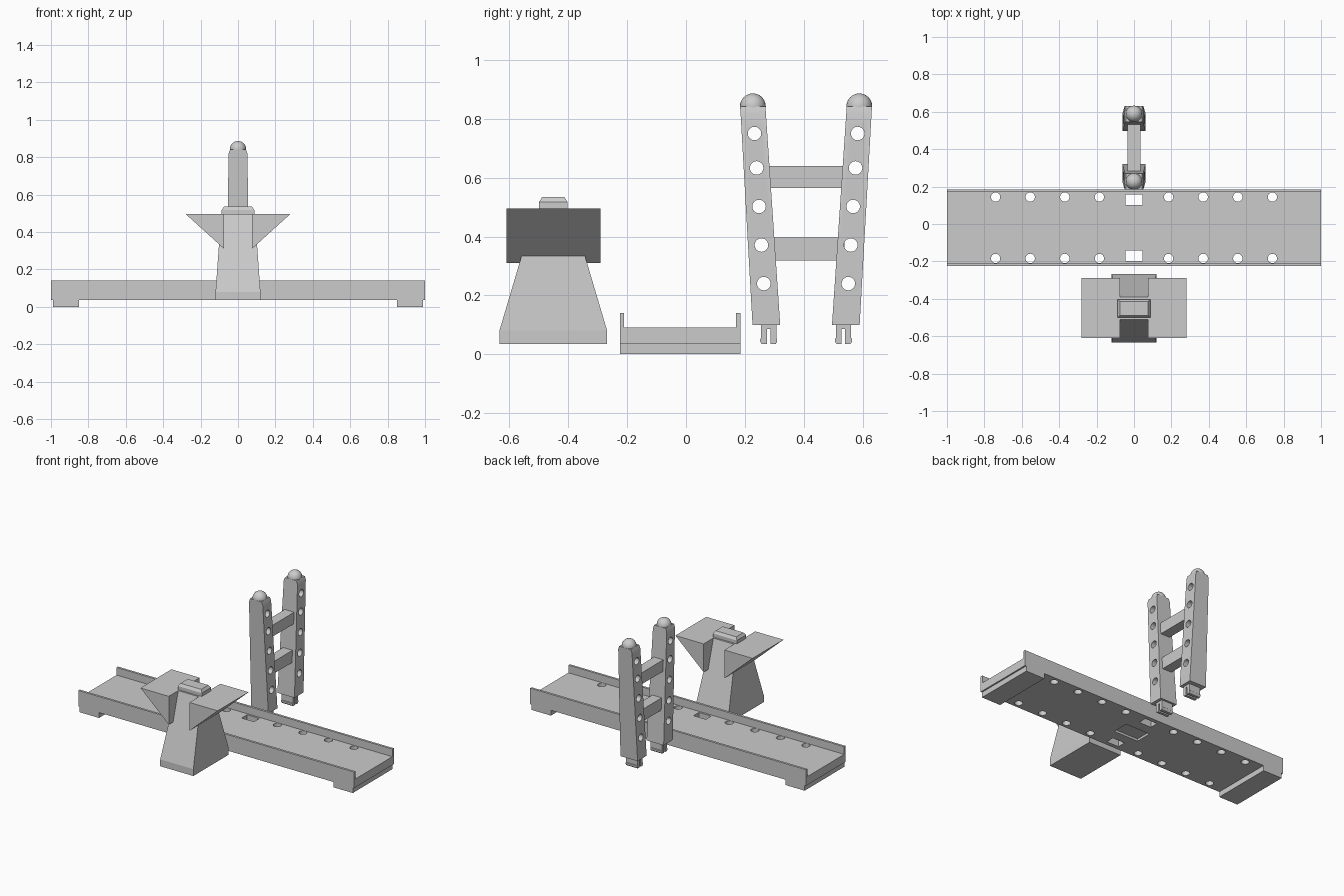
import bpy, bmesh, math
from mathutils import Matrix, Vector

if "Cube" in bpy.data.objects:
    bpy.data.objects.remove(bpy.data.objects["Cube"], do_unlink=True)

grey = bpy.data.materials.new("plain_grey")
grey.use_nodes = True
grey.diffuse_color = (0.6, 0.6, 0.6, 1)
grey.node_tree.nodes["Principled BSDF"].inputs["Base Color"].default_value = (0.6, 0.6, 0.6, 1)


def finish(name, bm):
    bmesh.ops.recalc_face_normals(bm, faces=bm.faces)
    mesh = bpy.data.meshes.new(name)
    bm.to_mesh(mesh)
    bm.free()
    obj = bpy.data.objects.new(name, mesh)
    obj.data.materials.append(grey)
    bpy.context.collection.objects.link(obj)
    return obj


def add_loft(bm, sections):
    """Stack rectangles given as (z, x centre, half x, y centre, half y)."""
    rings = []
    for z, cx, hx, cy, hy in sections:
        rings.append([bm.verts.new((cx + sx * hx, cy + sy * hy, z))
                      for sx, sy in ((-1, -1), (1, -1), (1, 1), (-1, 1))])
    bm.faces.new(rings[0])
    bm.faces.new(rings[-1])
    for a, b in zip(rings, rings[1:]):
        for i in range(4):
            j = (i + 1) % 4
            bm.faces.new((a[i], a[j], b[j], b[i]))


def add_box(bm, x0, x1, y0, y1, z0, z1):
    cx, cy, hx, hy = (x0 + x1) / 2, (y0 + y1) / 2, (x1 - x0) / 2, (y1 - y0) / 2
    add_loft(bm, [(z0, cx, hx, cy, hy), (z1, cx, hx, cy, hy)])


def loft(name, sections):
    bm = bmesh.new()
    add_loft(bm, sections)
    return finish(name, bm)


def box(name, *bounds):
    bm = bmesh.new()
    add_box(bm, *bounds)
    return finish(name, bm)


def prism(name, points, direction):
    """Extrude a closed outline along a direction."""
    bm = bmesh.new()
    face = bm.faces.new([bm.verts.new(p) for p in points])
    new = bmesh.ops.extrude_face_region(bm, geom=[face])["geom"]
    bmesh.ops.translate(bm, vec=Vector(direction),
                        verts=[v for v in new if isinstance(v, bmesh.types.BMVert)])
    return finish(name, bm)


def add_cylinder(bm, centre, radius, depth, matrix=Matrix()):
    bmesh.ops.create_cone(bm, cap_ends=True, segments=24, radius1=radius, radius2=radius,
                          depth=depth, matrix=Matrix.Translation(centre) @ matrix)


def cut(obj, bm):
    cutter = finish(obj.name + "_cutter", bm)
    cutter.hide_render = True
    mod = obj.modifiers.new("cut", "BOOLEAN")
    mod.operation, mod.solver, mod.object = "DIFFERENCE", "EXACT", cutter
    bpy.context.view_layer.objects.active = obj
    bpy.ops.object.modifier_apply(modifier=mod.name)
    bpy.data.objects.remove(cutter, do_unlink=True)


def smooth(obj):
    bpy.ops.object.select_all(action="DESELECT")
    obj.select_set(True)
    bpy.context.view_layer.objects.active = obj
    bpy.ops.object.shade_smooth_by_angle(angle=math.radians(30))


# Trough-shaped deck with raised side walls
MID, HALF, INNER = -0.02, 0.205, 0.19
outline = [(-HALF, 0.035), (HALF, 0.035), (HALF, 0.14), (INNER, 0.14),
           (INNER, 0.09), (-INNER, 0.09), (-INNER, 0.14), (-HALF, 0.14)]
deck = prism("deck", [(-1, MID + y, z) for y, z in outline], (2, 0, 0))

# Round holes, post slots and the shallow socket under the deck
bm = bmesh.new()
for side in (-1, 1):
    for end in (-1, 1):
        for i in range(1, 5):
            add_cylinder(bm, (end * i * 0.185, MID + side * 0.164, 0.06), 0.025, 0.1)
    y = MID + side * 0.15
    add_box(bm, -0.045, 0.045, y - 0.028, y + 0.028, 0.01, 0.11)
add_box(bm, -0.09, 0.09, MID - 0.055, MID + 0.055, 0.0, 0.05)
cut(deck, bm)
smooth(deck)

# Feet at both deck ends
for side, label in ((-1, "right"), (1, "left")):
    a, b = sorted((side * 0.85, side * 0.99))
    box(label + "_deck_foot", a, b, MID - HALF, MID + HALF, 0, 0.035)

# Tapered pylon with a short straight base and a chamfered peg on top
PY = -0.451
loft("pylon_body", [(0.035, 0, 0.12, PY, 0.183), (0.08, 0, 0.12, PY, 0.183),
                    (0.495, 0, 0.09, PY, 0.06)])
loft("pylon_peg", [(0.495, 0, 0.087, PY, 0.048), (0.518, 0, 0.087, PY, 0.048),
                   (0.535, 0, 0.075, PY, 0.037)])

# Wedge wings on both sides of the pylon
for side, label in ((-1, "right"), (1, "left")):
    prism(label + "_wing", [(side * 0.075, -0.61, 0.31), (side * 0.28, -0.61, 0.496),
                            (side * 0.075, -0.61, 0.496)], (0, 0.32, 0))

# Two leaning posts with domes, cross holes and split pegs
LY = 0.408
for side, label in ((-1, "front"), (1, "back")):
    def lean(z):
        return LY + side * (0.135 + 0.062 * (z - 0.1))

    post = loft(label + "_post", [(0.1, 0, 0.062, lean(0.1), 0.047),
                                  (0.82, 0, 0.05, lean(0.82), 0.043),
                                  (0.842, 0, 0.042, lean(0.842), 0.043)])
    bm = bmesh.new()
    for z in (0.24, 0.371, 0.502, 0.633, 0.75):
        add_cylinder(bm, (0, lean(z), z), 0.023, 0.2, Matrix.Rotation(math.pi / 2, 4, "Y"))
    cut(post, bm)
    smooth(post)

    bm = bmesh.new()
    bmesh.ops.create_uvsphere(bm, u_segments=24, v_segments=16, radius=0.044,
                              matrix=Matrix.Translation((0, lean(0.84), 0.842)))
    bmesh.ops.bisect_plane(bm, geom=bm.verts[:] + bm.edges[:] + bm.faces[:],
                           plane_co=(0, 0, 0.835), plane_no=(0, 0, 1), clear_inner=True)
    smooth(finish(label + "_post_dome", bm))

    py = lean(0.1) - side * 0.008
    box(label + "_post_peg", -0.042, 0.042, py - 0.026, py + 0.026, 0.085, 0.1)
    for k, part in ((-1, "a"), (1, "b")):
        loft(label + "_peg_prong_" + part,
             [(0.035, 0, 0.042, py + k * 0.015, 0.009), (0.043, 0, 0.042, py + k * 0.0175, 0.0115),
              (0.052, 0, 0.042, py + k * 0.0175, 0.0115), (0.055, 0, 0.042, py + k * 0.016, 0.01),
              (0.085, 0, 0.042, py + k * 0.016, 0.01)])

# Rungs joining the posts
for label, z0, z1 in (("lower", 0.318, 0.397), ("upper", 0.565, 0.64)):
    box(label + "_rung", -0.034, 0.034, LY - 0.13, LY + 0.13, z0, z1)
